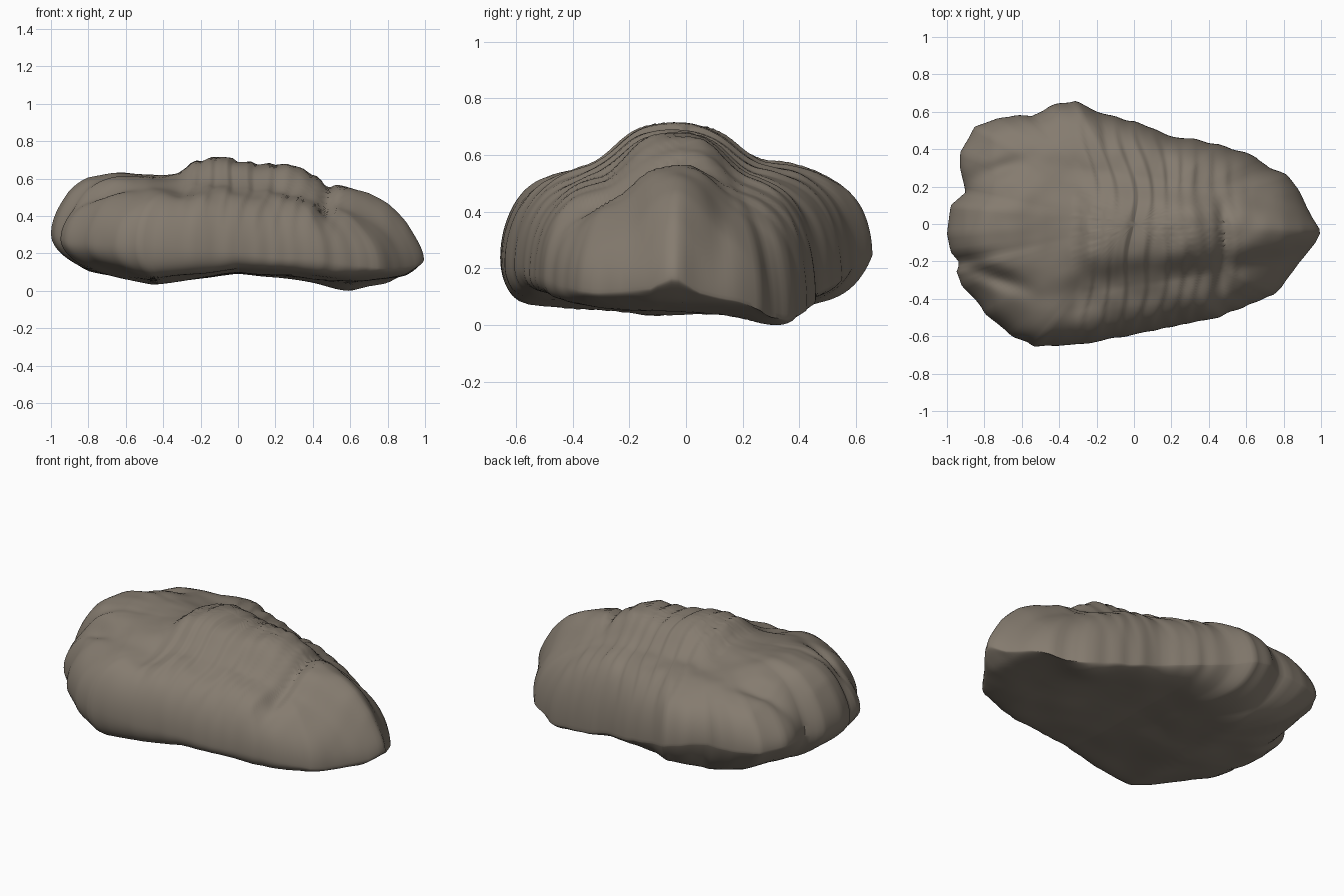
import bpy, bmesh, math
from mathutils import Vector, noise

if "Cube" in bpy.data.objects:
    bpy.data.objects.remove(bpy.data.objects["Cube"])

# Plan outline of the body, counter-clockwise from the tip of the tail
OUTLINE = [(1, -.04), (.95, .04), (.88, .18), (.81, .27), (.72, .30), (.65, .36), (.45, .43), (.2, .47),
           (0, .55), (-.2, .6), (-.31, .66), (-.45, .63), (-.55, .58), (-.72, .57), (-.85, .52),
           (-.93, .38), (-.93, .3), (-.90, .17), (-.98, .10), (-1, -.05), (-.98, -.15), (-.93, -.21),
           (-.95, -.25), (-.92, -.33), (-.75, -.52), (-.6, -.63), (-.53, -.655), (-.25, -.64),
           (0, -.59), (.2, -.55), (.45, -.5), (.6, -.44), (.75, -.38), (.85, -.25), (.97, -.1)]
# Height profiles along x: raised axis, side lobes, underside, rim on either side
AXIS = [(-1, .62), (-.9, .69), (-.8, .695), (-.6, .66), (-.45, .635), (-.31, .64), (-.25, .69), (-.1, .725),
        (0, .705), (.1, .69), (.3, .685), (.42, .63), (.48, .565), (.56, .595), (.7, .58), (.8, .56), (.9, .51), (1, .4)]
SIDE = [(-1, .5), (-.75, .595), (-.4, .59), (0, .56), (.3, .525), (.55, .48), (.8, .44), (1, .33)]
UNDER = [(-1, .2), (-.8, .12), (-.45, .05), (0, .1), (.3, .08), (.6, .06), (.9, .09), (1, .14)]
RIM_FRONT = [(-1, .32), (-.9, .27), (-.5, .25), (0, .22), (.5, .17), (.8, .13), (.95, .15), (1, .19)]
RIM_BACK = [(-1, .32), (-.45, .3), (0, .175), (.4, .085), (.65, .04), (.8, .06), (.95, .13), (1, .19)]
LOBE = [(-1, .24), (-.6, .3), (-.3, .27), (.1, .23), (.55, .17), (1, .12)]
SPOKES, RINGS, BASE_RINGS = 240, 54, 28


def lerp(table, x):
    if x <= table[0][0]:
        return table[0][1]
    for (a, p), (b, q) in zip(table, table[1:]):
        if x <= b:
            return p + (q - p) * (x - a) / (b - a)
    return table[-1][1]


def bell(x, y, cx, cy, w, h):
    return math.exp(-((x - cx) / w) ** 2 - ((y - cy) / h) ** 2)


def step(a, b, x):
    t = min(1, max(0, (x - a) / (b - a)))
    return t * t * (3 - 2 * t)


def rough(x, y, scale, seed):
    return noise.noise(Vector((x * scale, y * scale, seed)))


def top_height(x, y):
    w = lerp(LOBE, x)
    v = (y + .035) / w
    axial = max(.4, 1 - .4 * v * v) / (1 + abs(v) ** 5)     # rounded raised axis
    side = lerp(SIDE, x)
    z = side + (lerp(AXIS, x) - side) * axial
    # Segment ridges, curving backwards on the side lobes
    phase = ((x + .22 * y * y + .05 * rough(x, y, 3, 2)) / .092) % 1
    band = step(-.34, -.24, x) * (1 - step(.5, .66, x))
    z += .018 * band * (phase if phase < .75 else 3 * (1 - phase))
    # Furrows between head and cheeks, deeper on the front side, and behind the cheeks
    for s, depth in ((-1, .055), (1, .035)):
        along = .22 + .35 * (x + .93)
        z -= depth * math.exp(-((s * y - along) / .05) ** 2) * (1 - step(-.75, -.45, x))
    z -= .04 * bell(x, y, -.3, -.42, .1, .13)
    z -= .04 * bell(x, y, .47, -.3, .045, .16)
    z -= .03 * bell(x, y, .65, -.4, .15, .1)
    return z + .015 * rough(x, y, 4, 1) + .008 * rough(x, y, 9, 5)


def base_height(x, y):
    z = lerp(UNDER, x) + .03 * (1 - step(-.5, -.1, y))
    z -= .045 * bell(x, y, .6, .36, .2, .2)
    return z + .015 * bell(x, y, .1, 0, .4, .3) + .008 * rough(x, y, 5, 9)


def rim_height(p):
    back = step(-.15, .15, p.y)
    z = lerp(RIM_FRONT, p.x) * (1 - back) + lerp(RIM_BACK, p.x) * back
    return z + .012 * rough(p.x, p.y, 5, 3)


def outline_point(angle):
    d = Vector((math.cos(angle), math.sin(angle)))
    for i, p in enumerate(OUTLINE):
        a, b = Vector(p), Vector(OUTLINE[(i + 1) % len(OUTLINE)])
        ca, cb = a.x * d.y - a.y * d.x, b.x * d.y - b.y * d.x
        if ca >= 0 > cb and (a + b).dot(d) > 0:
            return a + (b - a) * ca / (ca - cb)
    return d


bm = bmesh.new()
spokes = [outline_point(2 * math.pi * i / SPOKES) for i in range(SPOKES)]


def ring(r, is_top):
    verts = []
    for p in spokes:
        ragged = 1 + .018 * rough(p.x, p.y, 11, 7) * r ** 6 * (1 - step(.8, .95, abs(p.x)))
        x, y = p * r * ragged
        rim = rim_height(p)
        if is_top:
            z = rim + (top_height(x, y) - rim) * math.sqrt(max(0, 1 - r ** 4.8))
        else:
            # The underside is bevelled along the back of the head, crisp elsewhere
            bevel = step(.1, .4, p.y) * (1 - step(-.1, .5, p.x))
            fall = max(0, 1 - r ** (14 - 7 * bevel)) ** (.5 + .4 * bevel)
            z = rim + (base_height(x, y) - rim) * fall
        verts.append(bm.verts.new((x, y, z)))
    return verts


# Rings run from the crown, over the rim, to the middle of the underside
rings = [ring(math.sin(math.pi / 2 * i / RINGS), True) for i in range(1, RINGS + 1)]
rings += [ring(math.sin(math.pi / 2 * i / BASE_RINGS), False) for i in range(BASE_RINGS - 1, 0, -1)]
for a, b in zip(rings, rings[1:]):
    for i in range(SPOKES):
        j = (i + 1) % SPOKES
        bm.faces.new((a[i], b[i], b[j], a[j]))
for loop, z in ((rings[0], top_height(0, 0)), (rings[-1], base_height(0, 0))):
    centre = bm.verts.new((0, 0, z))
    for i in range(SPOKES):
        bm.faces.new((loop[i], loop[(i + 1) % SPOKES], centre))
bmesh.ops.recalc_face_normals(bm, faces=bm.faces)
low = min(v.co.z for v in bm.verts)
bmesh.ops.translate(bm, verts=bm.verts, vec=(0, 0, -low))

mesh = bpy.data.meshes.new("fossil_body")
bm.to_mesh(mesh)
bm.free()
body = bpy.data.objects.new("fossil_body", mesh)
bpy.context.collection.objects.link(body)

stone = bpy.data.materials.new("grey_brown_stone")
stone.diffuse_color = (.235, .2, .16, 1)
stone.use_nodes = True
stone.node_tree.nodes["Principled BSDF"].inputs["Base Color"].default_value = stone.diffuse_color
mesh.materials.append(stone)
bpy.context.view_layer.objects.active = body
body.select_set(True)
bpy.ops.object.shade_smooth_by_angle(angle=math.radians(50))
